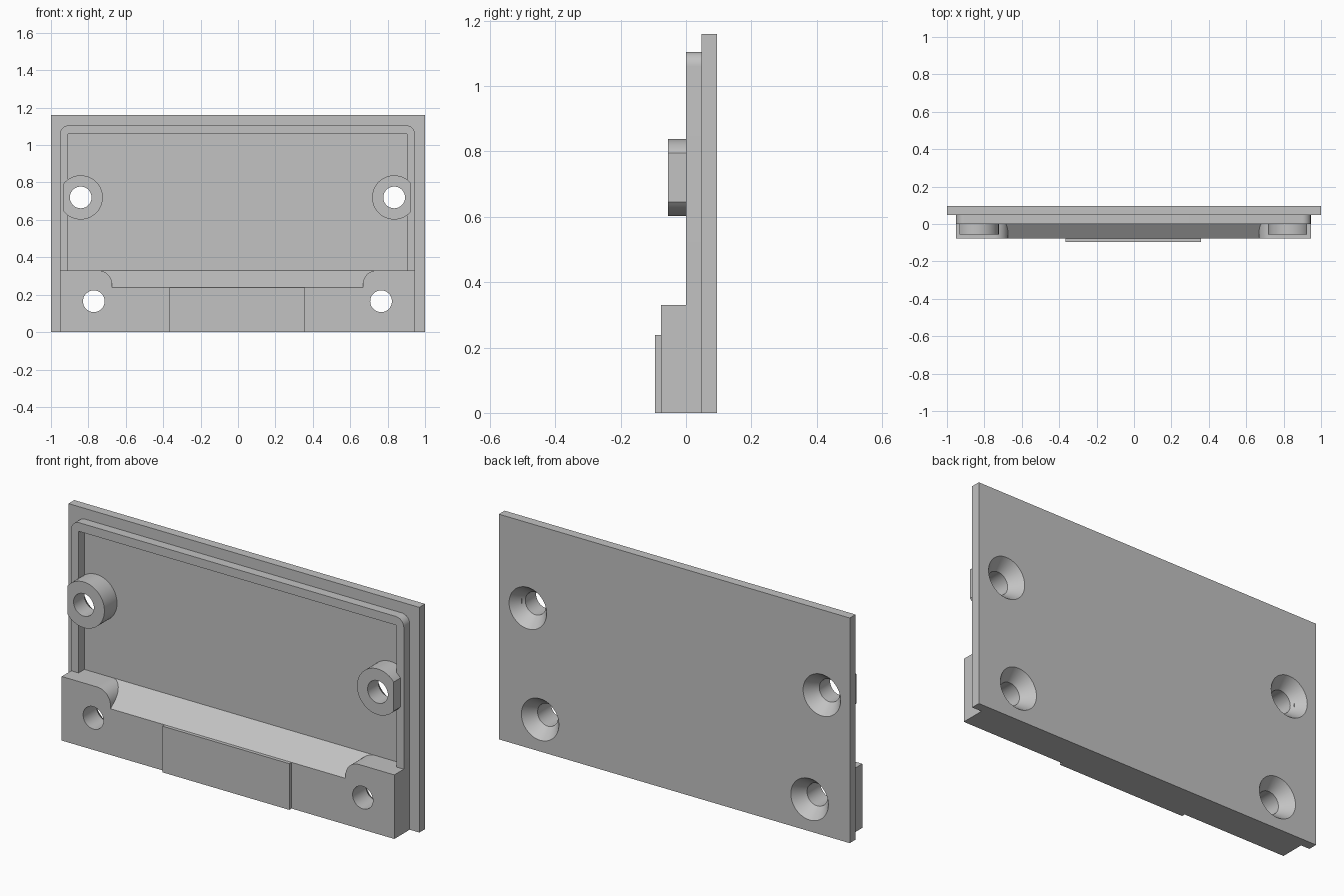
import bpy, bmesh
from math import sin, cos, pi

if "Cube" in bpy.data.objects:
    bpy.data.objects.remove(bpy.data.objects["Cube"], do_unlink=True)

grey = bpy.data.materials.new("mid grey")
grey.use_nodes = True
colour = (0.54, 0.54, 0.54, 1)
grey.diffuse_color = colour
grey.node_tree.nodes["Principled BSDF"].inputs["Base Color"].default_value = colour

MID = -0.003            # centre line of the raised parts
BACK, FLOOR, LEDGE = 0.095, 0.048, -0.077
HALF = 0.948            # half width of rim and ledge


def add_object(name, bm):
    bmesh.ops.recalc_face_normals(bm, faces=bm.faces[:])
    mesh = bpy.data.meshes.new(name)
    bm.to_mesh(mesh)
    bm.free()
    mesh.materials.append(grey)
    obj = bpy.data.objects.new(name, mesh)
    bpy.context.collection.objects.link(obj)
    return obj


def prism(name, points, start, end, axis="y"):
    """Extrude an (x, z) outline along y, or a (y, z) outline along x."""
    bm = bmesh.new()
    place = (lambda a, b, d: (a, d, b)) if axis == "y" else (lambda a, b, d: (d, a, b))
    face = bm.faces.new([bm.verts.new(place(a, b, start)) for a, b in points])
    new = bmesh.ops.extrude_face_region(bm, geom=[face])["geom"]
    shift = place(0, 0, end - start)
    bmesh.ops.translate(bm, vec=shift, verts=[v for v in new if isinstance(v, bmesh.types.BMVert)])
    return add_object(name, bm)


def box(name, x0, x1, y0, y1, z0, z1):
    return prism(name, [(x0, z0), (x1, z0), (x1, z1), (x0, z1)], y0, y1)


def arc(cx, cz, r, a0, a1, steps=10):
    angles = [a0 + (a1 - a0) * i / steps for i in range(steps + 1)]
    return [(cx + r * cos(a), cz + r * sin(a)) for a in angles]


def combine(obj, other, operation, keep=False):
    mod = obj.modifiers.new("combine", "BOOLEAN")
    mod.object, mod.operation, mod.solver = other, operation, "EXACT"
    bpy.context.view_layer.objects.active = obj
    bpy.ops.object.modifier_apply(modifier=mod.name)
    if not keep:
        bpy.data.objects.remove(other, do_unlink=True)


def screw_cutter(x, z):
    """Through hole with a countersink opening at the back."""
    bm = bmesh.new()
    profile = [(0.058, -0.2), (0.058, 0.033), (0.107, BACK), (0.107, 0.15)]
    rings = []
    for r, y in profile:
        rings.append([bm.verts.new((px, y, pz)) for px, pz in arc(x, z, r, 0, 2 * pi, 48)[:-1]])
    for low, high in zip(rings, rings[1:]):
        for i in range(48):
            j = (i + 1) % 48
            bm.faces.new((low[i], low[j], high[j], high[i]))
    bm.faces.new(rings[0])
    bm.faces.new(rings[-1])
    cutter = add_object("screw_cutter", bm)
    cutter.hide_render = True
    return cutter


# Back plate
plate = box("back_plate", -1, 1, FLOOR, BACK, 0, 1.16)

# Raised rim: an upside-down U with rounded outer corners
r, top = 0.045, 1.105
outer = [(MID + HALF, 0.3)] + arc(MID + HALF - r, top - r, r, 0, pi / 2)
outer += arc(MID - HALF + r, top - r, r, pi / 2, pi) + [(MID - HALF, 0.3)]
inner = [(MID - 0.906, 0.3), (MID - 0.906, 1.06), (MID + 0.906, 1.06), (MID + 0.906, 0.3)]
rim = prism("rim", outer + inner, 0, FLOOR)

# Lower ledge: sloped bed joined to two rounded end blocks
ledge = prism("ledge", [(LEDGE, 0), (FLOOR, 0), (FLOOR, 0.33), (LEDGE, 0.238)],
              MID - 0.745, MID + 0.745, "x")
for side in (-1, 1):
    outline = [(HALF, 0), (0.67, 0)] + arc(0.745, 0.255, 0.075, pi, pi / 2) + [(HALF, 0.33)]
    end = prism("ledge_end", [(MID + side * x, z) for x, z in outline], LEDGE, FLOOR)
    combine(ledge, end, "UNION")

# Raised pad on the front of the ledge
pad = box("front_pad", MID - 0.362, MID + 0.362, -0.095, LEDGE, 0, 0.238)

# Screw bosses, flattened on their outer sides
bosses = []
for side, label in ((-1, "right"), (1, "left")):
    ring = arc(0.838, 0.72, 0.118, 0, 2 * pi, 64)[:-1]
    ring = [(MID + side * min(x, 0.929), z) for x, z in ring]
    bosses.append(prism(label + "_boss", ring, -0.055, FLOOR))

# Countersunk screw holes
for i, side in enumerate((-1, 1)):
    for x, z, part in ((0.838, 0.72, bosses[i]), (0.768, 0.165, ledge)):
        cutter = screw_cutter(MID + side * x, z)
        combine(plate, cutter, "DIFFERENCE", keep=True)
        combine(part, cutter, "DIFFERENCE")

# Smooth the round surfaces, keep the edges sharp
bpy.ops.object.select_all(action="DESELECT")
for obj in [plate, rim, ledge, pad] + bosses:
    obj.select_set(True)
bpy.context.view_layer.objects.active = plate
bpy.ops.object.shade_smooth_by_angle(angle=0.5)
